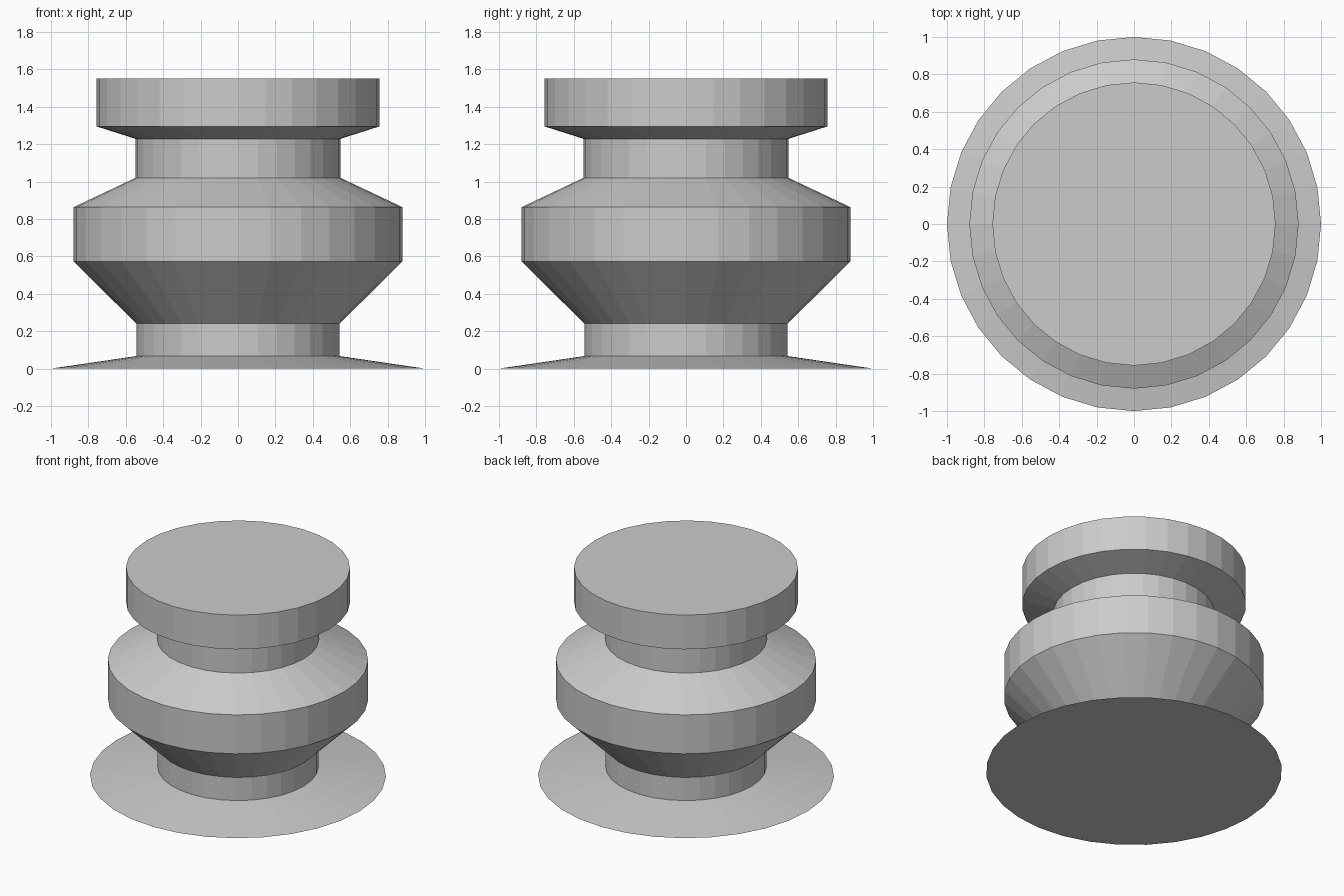
import bpy, bmesh
from math import cos, sin, tau

cube = bpy.data.objects.get("Cube")
if cube:
    bpy.data.objects.remove(cube, do_unlink=True)

SIDES = 32

# One plain material
grey = bpy.data.materials.new("plain_grey")
grey.use_nodes = True
colour = (0.6, 0.6, 0.6, 1)
grey.diffuse_color = colour
grey.node_tree.nodes["Principled BSDF"].inputs["Base Color"].default_value = colour


def lathe(name, profile):
    """Turn a (radius, height) profile around z and cap both ends."""
    bm = bmesh.new()
    rings = [[bm.verts.new((r * cos(tau * i / SIDES), r * sin(tau * i / SIDES), z))
              for i in range(SIDES)] for r, z in profile]
    for low, high in zip(rings, rings[1:]):
        for i in range(SIDES):
            j = (i + 1) % SIDES
            bm.faces.new((low[i], low[j], high[j], high[i]))
    bm.faces.new(rings[0][::-1])
    bm.faces.new(rings[-1])
    mesh = bpy.data.meshes.new(name)
    bm.to_mesh(mesh)
    bm.free()
    mesh.materials.append(grey)
    obj = bpy.data.objects.new(name, mesh)
    bpy.context.collection.objects.link(obj)
    return obj


# Turned body: flared base, lower neck, wide belly, upper neck, top disc
lathe("turned_pedestal", [
    (1.0, 0.0), (0.543, 0.067),
    (0.543, 0.24), (0.88, 0.573),
    (0.88, 0.863), (0.547, 1.02),
    (0.547, 1.228), (0.757, 1.295),
    (0.757, 1.55),
])
